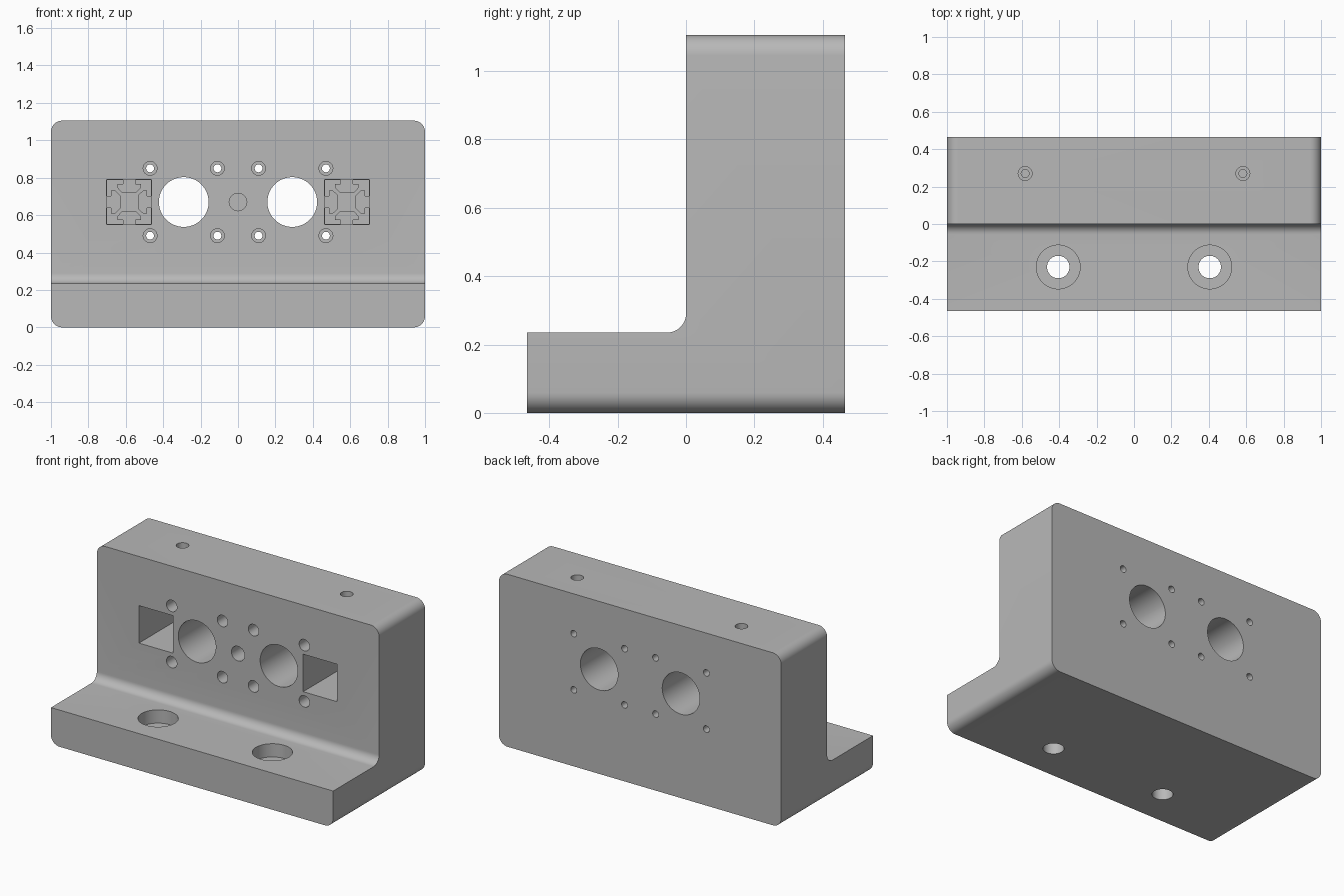
import bpy, bmesh
from math import sin, cos, pi

old = bpy.data.objects.get("Cube")
if old:
    bpy.data.objects.remove(old, do_unlink=True)

W, H, D = 1.0, 1.105, 0.465      # half width, height, half depth
FOOT, FILLET, CORNER = 0.235, 0.055, 0.06
MID = 0.67                       # height of the bore row

grey = bpy.data.materials.new("machined_grey")
grey.use_nodes = True
colour = (0.48, 0.48, 0.48, 1)
grey.diffuse_color = colour
grey.node_tree.nodes["Principled BSDF"].inputs["Base Color"].default_value = colour


def prism(name, pts, place, start, end):
    """Extrude a 2D outline between two positions along one axis."""
    bm = bmesh.new()
    a = [bm.verts.new(place(u, v, start)) for u, v in pts]
    b = [bm.verts.new(place(u, v, end)) for u, v in pts]
    bm.faces.new(a)
    bm.faces.new(b[::-1])
    n = len(pts)
    for i in range(n):
        j = (i + 1) % n
        bm.faces.new((a[i], b[i], b[j], a[j]))
    bmesh.ops.recalc_face_normals(bm, faces=bm.faces)
    mesh = bpy.data.meshes.new(name)
    bm.to_mesh(mesh)
    bm.free()
    ob = bpy.data.objects.new(name, mesh)
    bpy.context.collection.objects.link(ob)
    ob.data.materials.append(grey)
    return ob


def along_x(u, v, t):
    return (t, u, v)


def along_y(u, v, t):
    return (u, t, v)


# L-shaped bracket with a filleted inner corner
fillet = [(-FILLET + FILLET * sin(a), FOOT + FILLET - FILLET * cos(a))
          for a in [i * pi / 20 for i in range(11)]]
outline = [(-D, 0), (-D, FOOT)] + fillet + [(0, H), (D, H), (D, 0)]
bracket = prism("angle_bracket", outline, along_x, -W, W)

# Round the four long edges running front to back
bm = bmesh.new()
bm.from_mesh(bracket.data)
edges = [e for e in bm.edges
         if abs(e.verts[0].co.y - e.verts[1].co.y) > 0.1
         and all(v.co.z < 0.01 or v.co.z > H - 0.01 for v in e.verts)]
bmesh.ops.bevel(bm, geom=edges, offset=CORNER, segments=10, profile=0.5,
                affect='EDGES')
bm.to_mesh(bracket.data)
bm.free()


def cut(cutter):
    cutter.hide_render = True
    mod = bracket.modifiers.new("cut", 'BOOLEAN')
    mod.operation = 'DIFFERENCE'
    mod.solver = 'EXACT'
    mod.object = cutter
    bpy.context.view_layer.objects.active = bracket
    bpy.ops.object.modifier_apply(modifier=mod.name)
    bpy.data.objects.remove(cutter, do_unlink=True)


def drill(axis, a, b, radius, start, end, sides=32):
    """Round hole along Y at (x, z) or along Z at (x, y)."""
    mid = (start + end) / 2
    loc = (a, mid, b) if axis == 'Y' else (a, b, mid)
    rot = (pi / 2, 0, 0) if axis == 'Y' else (0, 0, 0)
    bpy.ops.mesh.primitive_cylinder_add(vertices=sides, radius=radius,
                                        depth=abs(end - start),
                                        location=loc, rotation=rot)
    cutter = bpy.context.object
    cutter.data.materials.append(grey)
    cut(cutter)


# Slotted rail outline: one quarter, turned four times
quarter = [(-1, 1), (-0.28, 1), (-0.28, 0.82), (-0.53, 0.82), (-0.53, 0.64),
           (-0.3, 0.4), (0.3, 0.4), (0.53, 0.64), (0.53, 0.82), (0.28, 0.82),
           (0.28, 1)]
rail = []
for k in range(4):
    rail += quarter
    quarter = [(v, -u) for u, v in quarter]

HALF = 0.12                      # half side of the square rail pocket
for s in (-1, 1):
    # Large through bores and their screw holes
    drill('Y', s * 0.29, MID, 0.133, -0.1, 0.6, 64)
    for x in (0.11, 0.47):
        for dz in (-0.18, 0.18):
            drill('Y', s * x, MID + dz, 0.037, -0.1, 0.3)
            drill('Y', s * x, MID + dz, 0.021, 0.2, 0.6)

    # Square rail pocket with the rail outline sunk in its floor
    px = s * 0.582
    square = [(px + i * HALF, MID + j * HALF)
              for i, j in ((-1, -1), (1, -1), (1, 1), (-1, 1))]
    cut(prism("pocket_cutter", square, along_y, -0.1, 0.35))
    shape = [(px + u * HALF * 0.98, MID + v * HALF * 0.98) for u, v in rail]
    cut(prism("rail_cutter", shape, along_y, 0.3, 0.38))

    # Clamp screw holes from the top down into the pocket
    drill('Z', px, 0.27, 0.037, H - 0.16, H + 0.1)
    drill('Z', px, 0.27, 0.021, MID, H)

    # Counterbored mounting holes in the foot
    drill('Z', s * 0.405, -0.23, 0.117, FOOT - 0.085, FOOT + 0.1, 64)
    drill('Z', s * 0.405, -0.23, 0.06, -0.1, FOOT, 48)

# Blind centre hole
drill('Y', 0, MID, 0.047, -0.1, 0.23)

bpy.ops.object.select_all(action='DESELECT')
bracket.select_set(True)
bpy.context.view_layer.objects.active = bracket
bpy.ops.object.shade_smooth_by_angle(angle=pi / 6)
